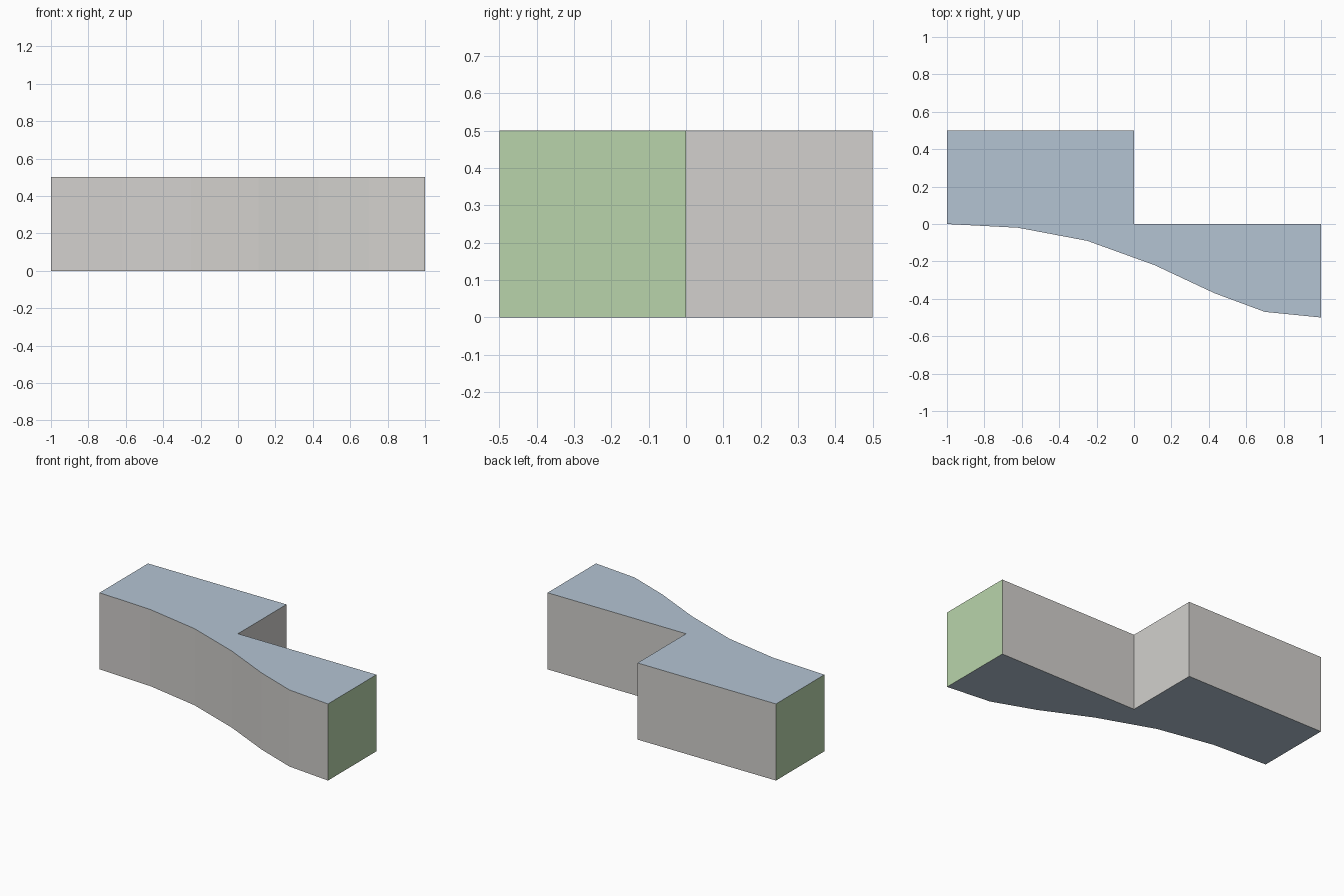
import bpy
import bmesh

cube = bpy.data.objects.get("Cube")
if cube:
    bpy.data.objects.remove(cube, do_unlink=True)

HEIGHT = 0.5


def make_material(name, rgb):
    mat = bpy.data.materials.new(name)
    mat.use_nodes = True
    color = (*rgb, 1.0)
    mat.diffuse_color = color
    bsdf = next(n for n in mat.node_tree.nodes if n.type == "BSDF_PRINCIPLED")
    bsdf.inputs["Base Color"].default_value = color
    return mat


materials = [
    make_material("warm grey walls", (0.645, 0.631, 0.61)),
    make_material("pale blue caps", (0.456, 0.552, 0.651)),
    make_material("soft green ends", (0.485, 0.658, 0.407)),
]
WALL, CAP, END = range(3)

# Plan outline: S-curved front wall, then the stepped back
curve = [(-1, 0), (-0.62, -0.02), (-0.25, -0.09), (0.11, -0.22),
         (0.43, -0.37), (0.7, -0.47), (1, -0.5)]
step = [(1, 0), (0, 0), (0, 0.5), (-1, 0.5)]

# Extrude the outline upward into a solid block
bm = bmesh.new()
base = bm.faces.new([bm.verts.new((x, y, 0)) for x, y in curve + step])
extruded = bmesh.ops.extrude_face_region(bm, geom=[base], use_keep_orig=True)
top_verts = [g for g in extruded["geom"] if isinstance(g, bmesh.types.BMVert)]
bmesh.ops.translate(bm, verts=top_verts, vec=(0, 0, HEIGHT))
bmesh.ops.recalc_face_normals(bm, faces=bm.faces[:])

# Colour caps by vertical direction and the two outer ends by position
for face in bm.faces:
    if abs(face.normal.z) > 0.9:
        face.material_index = CAP
    elif abs(face.calc_center_median().x) > 0.99:
        face.material_index = END
    else:
        face.material_index = WALL

mesh = bpy.data.meshes.new("curved_step_block")
bm.to_mesh(mesh)
bm.free()
for mat in materials:
    mesh.materials.append(mat)
block = bpy.data.objects.new("curved_step_block", mesh)
bpy.context.collection.objects.link(block)
